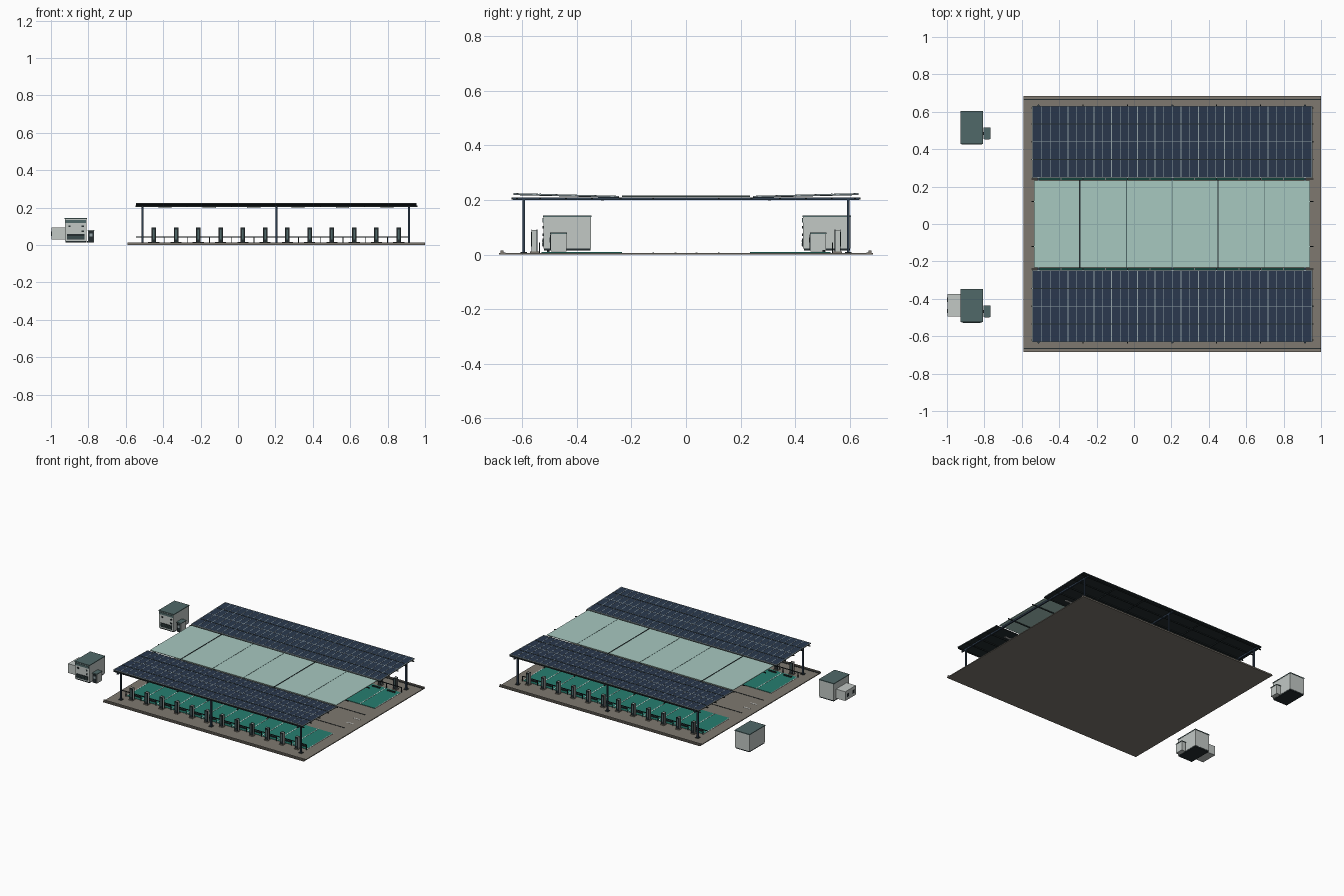
import bpy
import bmesh
from mathutils import Vector

cube = bpy.data.objects.get("Cube")
if cube:
    bpy.data.objects.remove(cube, do_unlink=True)


def material(name, r, g, b):
    m = bpy.data.materials.new(name)
    m.use_nodes = True
    m.diffuse_color = (r, g, b, 1)
    m.node_tree.nodes["Principled BSDF"].inputs["Base Color"].default_value = (r, g, b, 1)
    return m


PAVING = material("taupe paving", 0.21, 0.19, 0.16)
NAVY = material("solar navy", 0.023, 0.04, 0.075)
GLASS = material("pale aqua glass", 0.39, 0.58, 0.53)
GREEN = material("bay green", 0.02, 0.21, 0.16)
LIGHT = material("light grey", 0.54, 0.58, 0.56)
TEAL = material("slate teal", 0.08, 0.14, 0.14)
DARK = material("dark steel", 0.018, 0.027, 0.03)
FRAME = material("silver frame", 0.3, 0.37, 0.39)
WHITE = material("white paint", 0.8, 0.82, 0.8)
STEEL = material("blue steel", 0.03, 0.05, 0.08)


def boxes(name, mat, spans, slope=0.0):
    """One object made of boxes, each given as x, y and z spans."""
    bm = bmesh.new()
    for spans_xyz in spans:
        lo, hi = (Vector(v) for v in zip(*spans_xyz))
        verts = bmesh.ops.create_cube(bm, size=1)["verts"]
        for v in verts:
            v.co = Vector(((lo[i] + hi[i]) / 2 + v.co[i] * (hi[i] - lo[i]) for i in range(3)))
            v.co.z += slope * (abs(v.co.y) - GLASS_Y)
    mesh = bpy.data.meshes.new(name)
    bm.to_mesh(mesh)
    bm.free()
    mesh.materials.append(mat)
    obj = bpy.data.objects.new(name, mesh)
    bpy.context.collection.objects.link(obj)
    return obj


def about(c, w):
    return (c - w / 2, c + w / 2)


def both(s, a, b):
    """Span from a to b on the side given by the sign s."""
    return tuple(sorted((s * a, s * b)))


SIDES = (-1, 1)
GLASS_Y = 0.24
X0, X1 = -0.545, 0.955
POSTS = (-0.51, 0.205, 0.915)
CHARGERS = [-0.45 + 0.119 * i for i in range(12)]
BAY_LINES = [-0.51 + 0.119 * i for i in range(13)]
RAFTERS = [-0.51 + 0.2375 * i for i in range(7)]

# Ground slab with kerbs
boxes("ground_slab", PAVING, [((-0.59, 1), (-0.685, 0.685), (0, 0.006))])
boxes("kerbs", PAVING, [((-0.59, 1), both(s, 0.67, 0.68), (0.006, 0.014)) for s in SIDES])
boxes("kerb_grooves", DARK, [((-0.59, 1), both(s, 0.662, 0.669), (0.006, 0.008)) for s in SIDES])

# Parking bays, painted lines and lane dashes
boxes("parking_bays", GREEN, [((BAY_LINES[0], BAY_LINES[-1]), both(s, 0.235, 0.53),
                               (0.006, 0.009)) for s in SIDES])
boxes("bay_lines", WHITE, [(about(x, 0.005), both(s, 0.235, 0.53), (0.009, 0.01))
                           for s in SIDES for x in BAY_LINES])
boxes("lane_edges", DARK, [((-0.53, 0.93), both(s, 0.118, 0.122), (0.006, 0.008)) for s in SIDES])
boxes("lane_dashes", WHITE, [(about(x, 0.05), both(s, 0.035, 0.043), (0.006, 0.007))
                             for s in SIDES for x in RAFTERS])
boxes("wheel_stops", DARK, [(about(x, 0.06), both(s, 0.5, 0.51), (0.009, 0.016))
                            for s in SIDES for x in CHARGERS])

# Low guard rail in front of the chargers
boxes("guard_rails", DARK, [((X0, 0.92), both(s, 0.535, 0.539), (0.039, 0.044)) for s in SIDES])
boxes("rail_posts", DARK, [(about(x, 0.004), both(s, 0.535, 0.539), (0.006, 0.04))
                           for s in SIDES for x in BAY_LINES])

# Charging pedestals
boxes("charger_bodies", LIGHT, [(about(x, 0.02), both(s, 0.548, 0.564), (0.01, 0.09))
                                for s in SIDES for x in CHARGERS])
boxes("charger_panels", DARK, [(about(x, 0.024), both(s, y, y + 0.003), (0.01, 0.092))
                               for s in SIDES for x in CHARGERS for y in (0.545, 0.564)])
boxes("charger_screens", TEAL, [(about(x, 0.009), both(s, y, y + 0.001), (0.03, 0.082))
                                for s in SIDES for x in CHARGERS for y in (0.544, 0.567)])
boxes("charger_bases", PAVING, [(about(x, 0.03), both(s, 0.54, 0.572), (0.006, 0.011))
                                for s in SIDES for x in CHARGERS])

# Canopy posts and beams
boxes("canopy_posts", STEEL, [(about(x, 0.01), both(s, 0.59, 0.6), (0.006, 0.202))
                              for s in SIDES for x in POSTS])
boxes("post_feet", DARK, [(about(x, 0.024), both(s, 0.583, 0.607), (0.006, 0.01))
                          for s in SIDES for x in POSTS])
boxes("main_beams", STEEL, [(about(x, 0.01), (-0.635, 0.635), (0.2, 0.21)) for x in POSTS])
boxes("rafters", DARK, [(about(x, 0.005), (-0.64, 0.64), (0.202, 0.209)) for x in RAFTERS])
boxes("purlins", DARK, [((X0 - 0.004, X1 + 0.004), both(s, y - 0.003, y + 0.003), (0.204, 0.21))
                        for s in SIDES for y in (0.12, GLASS_Y, 0.345, 0.44, 0.535, 0.62)])
boxes("strip_lights", WHITE, [(about(x + 0.119, 0.07), both(s, 0.3, 0.312), (0.198, 0.203))
                              for s in SIDES for x in RAFTERS[:-1]])

# Central glass roof
boxes("glass_roof", GLASS, [((-0.535, 0.94), (-0.232, 0.232), (0.211, 0.215))])
boxes("glass_main_seams", DARK, [(about(x, 0.006), (-0.235, 0.235), (0.211, 0.217))
                                 for x in (-0.29, 0.45)])
boxes("glass_fine_seams", TEAL, [(about(x, 0.003), (-0.235, 0.235), (0.211, 0.216))
                                 for x in (-0.04, 0.205, 0.7)])

# Solar arrays, rising gently to the outer edges
TILT = 0.01 / 0.39
COLS = 32
PITCH = (X1 - X0 - 0.012) / COLS
seams = [X0 + 0.006 + PITCH * i for i in range(COLS + 1)]
boxes("array_backing", DARK, [((X0, X1), both(s, 0.245, 0.632), (0.208, 0.211)) for s in SIDES], TILT)
boxes("solar_panels", NAVY, [((X0 + 0.005, X1 - 0.005), both(s, 0.25, 0.627), (0.211, 0.2145))
                             for s in SIDES], TILT)
boxes("array_borders", FRAME,
      [((X0, X1), both(s, y, y + 0.005), (0.209, 0.215)) for s in SIDES for y in (0.245, 0.627)]
      + [(about(x, 0.005), both(s, 0.245, 0.632), (0.209, 0.215))
         for s in SIDES for x in (X0 + 0.0025, X1 - 0.0025)], TILT)
boxes("panel_seams", FRAME,
      [(about(x, 0.0035), both(s, 0.25, 0.627), (0.212, 0.2152)) for s in SIDES for x in seams[1:-1]]
      + [((X0, X1), both(s, 0.438, 0.442), (0.212, 0.2152)) for s in SIDES], TILT)
boxes("cell_rows", DARK, [((X0 + 0.005, X1 - 0.005), both(s, y - 0.003, y + 0.003), (0.212, 0.2156))
                          for s in SIDES for y in (0.345, 0.535)], TILT)

# Equipment cabinets beside the canopy
CX0, CX1 = -0.925, -0.81
for label, front in (("front", -0.522), ("back", 0.43)):
    back = front + 0.173
    n = label + "_cabinet_"
    plate = (front - 0.004, front)
    boxes(n + "plinth", DARK, [((CX0 + 0.002, CX1 - 0.002), (front + 0.002, back - 0.002),
                                (0.014, 0.022))])
    boxes(n + "body", LIGHT, [((CX0, CX1), (front, back), (0.022, 0.138))])
    boxes(n + "roof", TEAL, [((CX0 - 0.002, CX1 + 0.002), (front - 0.003, back + 0.002),
                              (0.138, 0.144))])
    boxes(n + "sign_band", TEAL, [((CX0 + 0.004, CX1 - 0.004), plate, (0.118, 0.134))])
    boxes(n + "vent", DARK, [((CX0 + 0.012, CX1 - 0.012), plate, (0.03, 0.058))])
    boxes(n + "louvres", TEAL, [((CX0 + 0.012, CX1 - 0.012), (front - 0.006, front - 0.004),
                                 about(z, 0.002)) for z in (0.035, 0.041, 0.047, 0.053)])
    boxes(n + "fittings", DARK, [(about(x, 0.011), plate, about(z, 0.01))
                                 for x, z in ((-0.9, 0.1), (-0.83, 0.1), (-0.83, 0.073))])
    # Control pedestal on the left
    py = front + 0.026
    boxes(n + "pedestal", LIGHT, [((-0.803, -0.77), (py, py + 0.058), (0.012, 0.076))])
    boxes(n + "pedestal_cap", TEAL, [((-0.805, -0.768), (py - 0.002, py + 0.06), (0.076, 0.081))])
    boxes(n + "pedestal_face", DARK, [((-0.8, -0.773), (py - 0.003, py), (0.014, 0.074))])
    boxes(n + "pedestal_screen", FRAME, [((-0.794, -0.779), (py - 0.005, py - 0.003), (0.045, 0.062))])
    boxes(n + "pedestal_link", DARK, [((CX1, -0.803), (py + 0.02, py + 0.035), (0.012, 0.02))])

# Side unit on the front cabinet only
boxes("side_unit", LIGHT, [((-0.998, CX0), (-0.495, -0.375), (0.028, 0.094))])
boxes("side_unit_vents", DARK, [((-1, -0.998), about(y, 0.022), about(0.06, 0.022))
                                for y in (-0.465, -0.405)])
